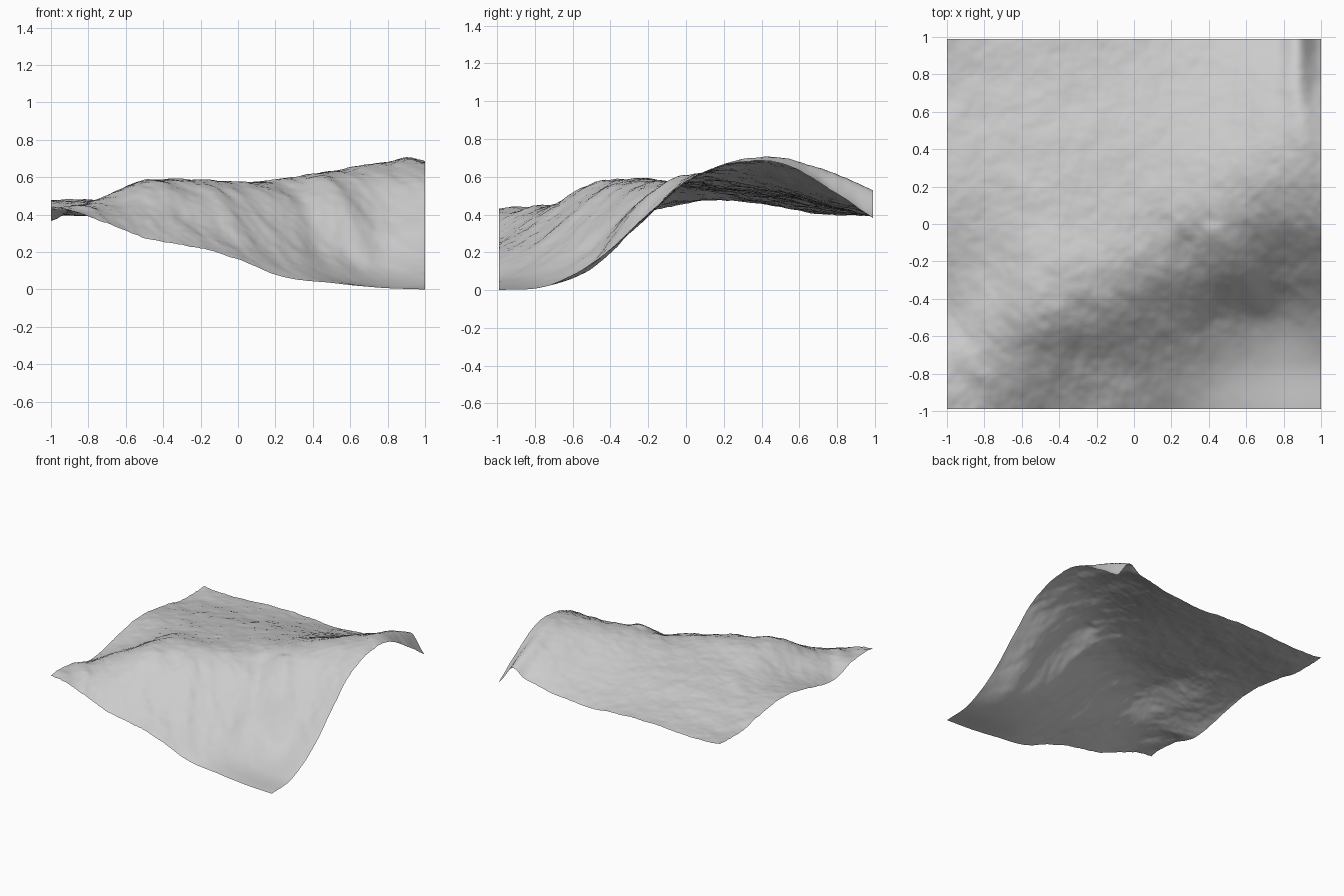
import bpy, bmesh, math
from mathutils import Vector, noise

if "Cube" in bpy.data.objects:
    bpy.data.objects.remove(bpy.data.objects["Cube"])

# Coarse survey heights: rows run front to back, columns left to right
HEIGHTS = [
    [.43, .38, .268, .237, .16, .065, .035, .01, .0],
    [.435, .445, .42, .35, .27, .175, .08, .025, .02],
    [.37, .48, .56, .52, .44, .33, .20, .12, .145],
    [.40, .47, .58, .585, .565, .50, .455, .355, .36],
    [.46, .48, .54, .555, .57, .585, .60, .57, .575],
    [.475, .48, .51, .53, .55, .58, .635, .67, .665],
    [.44, .45, .475, .49, .51, .53, .58, .66, .66],
    [.40, .41, .43, .44, .45, .46, .50, .585, .54],
    [.41, .39, .405, .41, .40, .39, .41, .455, .37],
]
# Spurs and gullies: start x, y, end x, y, height change, width
FOLDS = [(.45, -.05, .68, -.42, .022, .07), (.3, -.12, .42, -.5, -.018, .07),
         (-.15, -.4, .05, -.75, .012, .06)]
N = 120            # mesh cells per side
HALF_X, HALF_Y = 1.0, 0.99


def spline(values, t):
    """Smooth curve through evenly spaced values, t in 0..1."""
    last = len(values) - 1
    i = min(int(t * last), last - 1)
    f = t * last - i
    b, c = values[i], values[i + 1]
    a = values[i - 1] if i > 0 else 2 * b - c
    d = values[i + 2] if i + 2 <= last else 2 * c - b
    return b + 0.5 * f * (c - a + f * (2*a - 5*b + 4*c - d + f * (3*(b - c) + d - a)))


def fold(x, y, x0, y0, x1, y1, h, w):
    """Height change of a rounded ridge along a line segment."""
    dx, dy = x1 - x0, y1 - y0
    t = max(0, min(1, ((x - x0) * dx + (y - y0) * dy) / (dx * dx + dy * dy)))
    return h * math.exp(-((x - x0 - t * dx) ** 2 + (y - y0 - t * dy) ** 2) / w ** 2)


def height(u, v):
    x, y = 2 * u - 1, 2 * v - 1
    z = spline([spline(row, u) for row in HEIGHTS], v)
    # crest curving round to the back edge, and its summit
    z += 0.18 * max(0, y - 0.4) * math.exp(-((x - 0.88) / 0.08) ** 2)
    z += 0.025 * math.exp(-((x - 0.92) / 0.09) ** 2 - ((y - 0.4) / 0.2) ** 2)
    z += sum(fold(x, y, *f) for f in FOLDS)
    # fine erosion and downhill gullies, fading out on the flat low ground
    fade = min(1, z / 0.25)
    rough = noise.fractal(Vector((x * 6, y * 6, 3.7)), 0.6, 2.0, 6)
    gully = noise.fractal(Vector(((x + y) * 6, (x - y) * 1.8, 8.2)), 0.8, 2.0, 4)
    steep = max(0, min(1, (0.45 + 0.45 * x - y - 0.35) / 0.3))
    return max(0, z + fade * (0.007 * rough + 0.008 * steep * gully))


# Terrain sheet
bm = bmesh.new()
grid = [[bm.verts.new(((2 * i / N - 1) * HALF_X, (2 * j / N - 1) * HALF_Y, height(i / N, j / N)))
         for i in range(N + 1)] for j in range(N + 1)]
for j in range(N):
    for i in range(N):
        bm.faces.new((grid[j][i], grid[j][i + 1], grid[j + 1][i + 1], grid[j + 1][i]))
# rest the lowest point on the ground
low = min(v.co.z for v in bm.verts)
bmesh.ops.translate(bm, verts=bm.verts, vec=(0, 0, -low))

mesh = bpy.data.meshes.new("terrain")
bm.to_mesh(mesh)
bm.free()
terrain = bpy.data.objects.new("terrain", mesh)
bpy.context.collection.objects.link(terrain)
bpy.context.view_layer.objects.active = terrain
terrain.select_set(True)
bpy.ops.object.shade_smooth_by_angle(angle=math.radians(30))
